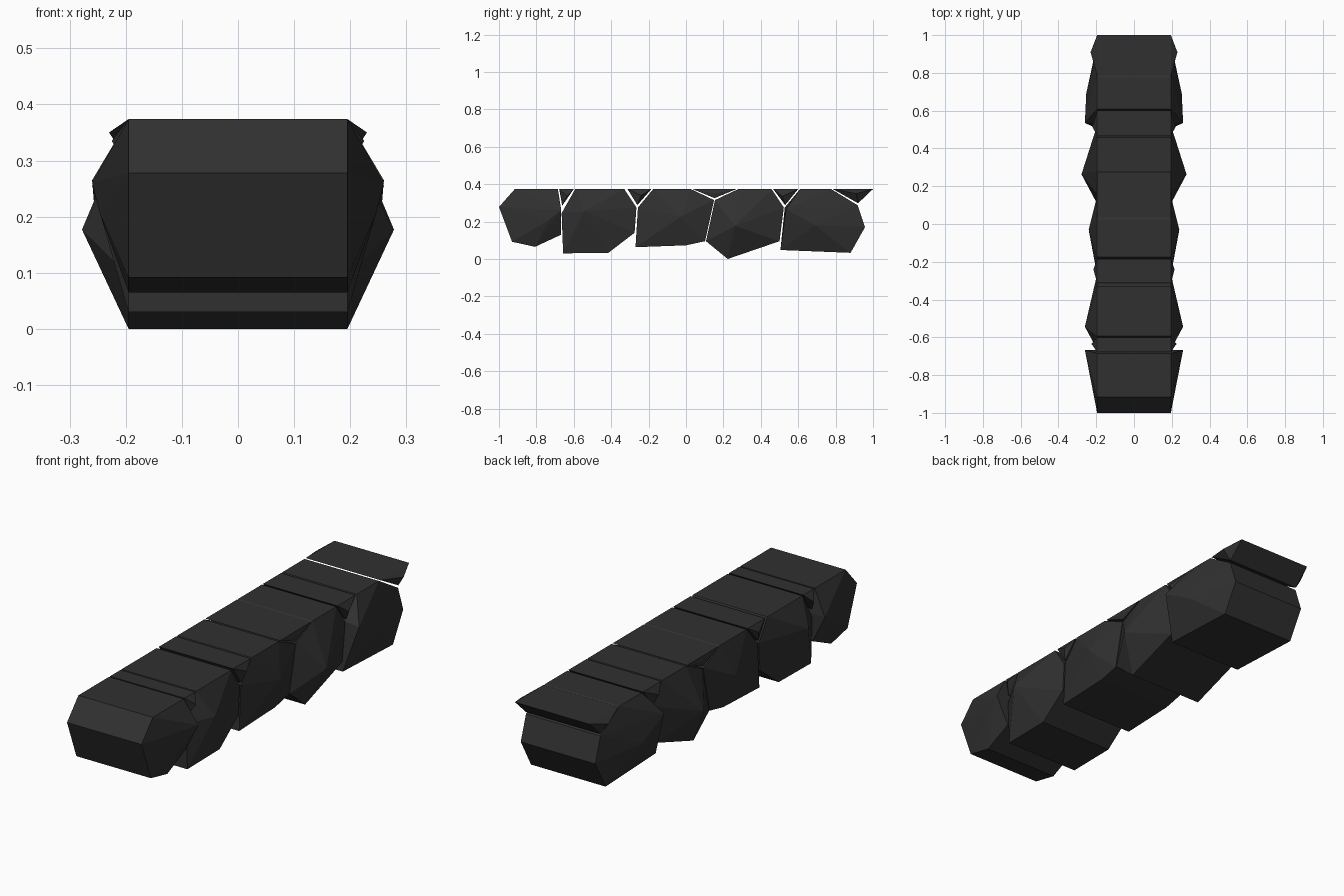
import bpy, bmesh

TOP = 0.374      # level top of the ledge
HALF = 0.195     # half width of the flat top

mat = bpy.data.materials.new("dark_rock")
mat.diffuse_color = (0.03, 0.03, 0.03, 1)


def stone(name, profile, bulges):
    """Faceted rock: side profile (y, z) across the width, plus mirrored side bulges (x, y, z)."""
    bm = bmesh.new()
    for s in (-1, 1):
        for y, z in profile:
            bm.verts.new((s * HALF, y, z))
        for x, y, z in bulges:
            bm.verts.new((s * x, y, z))
    hull = bmesh.ops.convex_hull(bm, input=bm.verts[:])
    spare = [v for v in bm.verts if not v.link_faces]
    bmesh.ops.delete(bm, geom=spare, context='VERTS')
    bmesh.ops.recalc_face_normals(bm, faces=bm.faces[:])
    me = bpy.data.meshes.new(name)
    bm.to_mesh(me)
    bm.free()
    me.materials.append(mat)
    ob = bpy.data.objects.new(name, me)
    bpy.context.collection.objects.link(ob)
    return ob


# Five large stones, front to back
stone("boulder_1", [(-0.915, TOP), (-0.685, TOP), (-0.667, 0.25), (-0.667, 0.13),
                    (-0.807, 0.065), (-0.93, 0.092), (-1.0, 0.278)],
      [(0.26, -0.667, 0.26), (0.246, -0.737, 0.205)])
stone("boulder_2", [(-0.592, TOP), (-0.33, TOP), (-0.265, 0.275), (-0.275, 0.14),
                    (-0.415, 0.033), (-0.657, 0.03), (-0.665, 0.245)],
      [(0.26, -0.544, 0.255)])
stone("boulder_3", [(-0.175, TOP), (0.025, TOP), (0.15, 0.315), (0.102, 0.095),
                    (0.0, 0.073), (-0.27, 0.063), (-0.257, 0.275)],
      [(0.24, -0.03, 0.225)])
stone("boulder_4", [(0.28, TOP), (0.457, TOP), (0.523, 0.275), (0.5, 0.095),
                    (0.223, 0.0), (0.107, 0.095), (0.155, 0.315)],
      [(0.278, 0.263, 0.177)])
stone("boulder_5", [(0.61, TOP), (0.775, TOP), (0.918, 0.287), (0.957, 0.17),
                    (0.88, 0.033), (0.505, 0.048), (0.528, 0.275)],
      [(0.26, 0.535, 0.265), (0.253, 0.69, 0.18)])

# Small wedges filling the gaps along the top: y start, y end, tip (y, z), bulge
wedges = [(-0.678, -0.6, (-0.662, 0.285), (0.225, -0.635, 0.335)),
          (-0.313, -0.185, (-0.26, 0.288), (0.215, -0.24, 0.34)),
          (0.035, 0.27, (0.153, 0.325), (0.2, 0.155, 0.35)),
          (0.466, 0.6, (0.53, 0.288), (0.22, 0.515, 0.335)),
          (0.785, 1.0, (0.92, 0.298), (0.23, 0.91, 0.35))]
for i, (a, b, tip, bulge) in enumerate(wedges, 1):
    stone(f"wedge_stone_{i}", [(a, TOP), (b, TOP), tip], [bulge])
